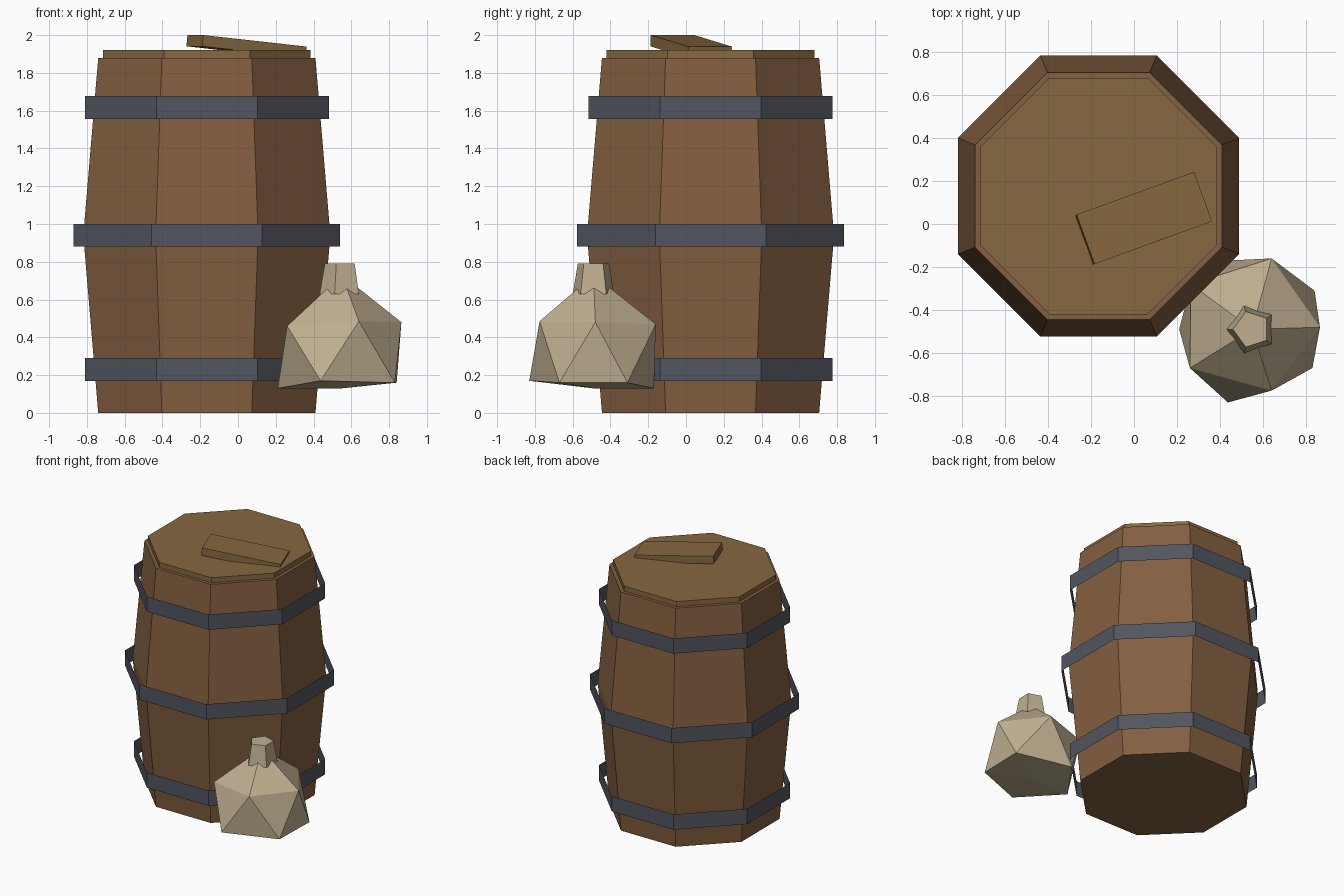
import bpy, bmesh
from math import cos, sin, pi, radians

if "Cube" in bpy.data.objects:
    bpy.data.objects.remove(bpy.data.objects["Cube"])


def material(name, rgb):
    m = bpy.data.materials.new(name)
    m.diffuse_color = (*rgb, 1)
    m.use_nodes = True
    m.node_tree.nodes["Principled BSDF"].inputs["Base Color"].default_value = m.diffuse_color
    return m


WOOD = material("barrel_wood", (0.23, 0.115, 0.052))
LID = material("lid_wood", (0.24, 0.14, 0.052))
IRON = material("iron", (0.085, 0.092, 0.115))
CLOTH = material("cloth", (0.52, 0.43, 0.28))


def finish(name, bm, mat):
    bmesh.ops.recalc_face_normals(bm, faces=bm.faces)
    me = bpy.data.meshes.new(name)
    bm.to_mesh(me)
    bm.free()
    me.materials.append(mat)
    ob = bpy.data.objects.new(name, me)
    bpy.context.collection.objects.link(ob)
    return ob


def lathe(name, profile, sides, start, centre, mat, caps=True):
    """Low-poly loft through (radius, z) rings, optionally capped."""
    bm = bmesh.new()
    rings = []
    for r, z in profile:
        angles = [start + 2 * pi * i / sides for i in range(sides)]
        rings.append([bm.verts.new((centre[0] + r * cos(a), centre[1] + r * sin(a), z)) for a in angles])
    for a, b in zip(rings, rings[1:]):
        for i in range(sides):
            j = (i + 1) % sides
            bm.faces.new((a[i], a[j], b[j], b[i]))
    if caps:
        bm.faces.new(rings[0])
        bm.faces.new(rings[-1])
    return finish(name, bm, mat)


def octagon(name, profile, mat, caps=True):
    # profile radii are measured to the flats
    pts = [(r / cos(pi / 8), z) for r, z in profile]
    return lathe(name, pts, 8, pi / 8, (-0.165, 0.13), mat, caps)


# barrel body and lid
octagon("barrel_body", [(0.575, 0), (0.654, 0.94), (0.575, 1.88)], WOOD)
octagon("barrel_lid", [(0.55, 1.88), (0.55, 1.92)], LID)

# open sheet hoops standing slightly off the staves
for name, r, z in (("lower", 0.646, 0.17), ("middle", 0.706, 0.88), ("upper", 0.646, 1.557)):
    octagon(name + "_hoop", [(r, z), (r, z + 0.12)], IRON, caps=False)

# loose plank tilted on the lid
bm = bmesh.new()
bmesh.ops.create_cube(bm, size=1)
bmesh.ops.scale(bm, vec=(0.585, 0.245, 0.06), verts=bm.verts)
plank = finish("loose_plank", bm, LID)
plank.location = (0.045, 0.027, 1.94)
plank.rotation_euler = (0, radians(6), radians(20))

# slumped sack: two staggered rings of five between a peak and a flat base
upper = [(0.865, -0.48, 0.48), (0.64, -0.16, 0.47), (0.265, -0.28, 0.46),
         (0.26, -0.67, 0.46), (0.64, -0.775, 0.485)]
lower = [(0.84, -0.31, 0.16), (0.435, -0.17, 0.13), (0.21, -0.49, 0.13),
         (0.437, -0.83, 0.17), (0.83, -0.67, 0.16)]
bm = bmesh.new()
top = bm.verts.new((0.55, -0.49, 0.73))
base = bm.verts.new((0.55, -0.49, 0.13))
up = [bm.verts.new(p) for p in upper]
low = [bm.verts.new(p) for p in lower]
for i in range(5):
    j = (i + 1) % 5
    bm.faces.new((top, up[i], up[j]))
    bm.faces.new((up[i], low[i], up[j]))
    bm.faces.new((low[i], low[j], up[j]))
    bm.faces.new((base, low[j], low[i]))
finish("sack_body", bm, CLOTH)

# tied neck of the sack
lathe("sack_neck", [(0.115, 0.63), (0.087, 0.79)], 5, pi, (0.547, -0.49), CLOTH)
